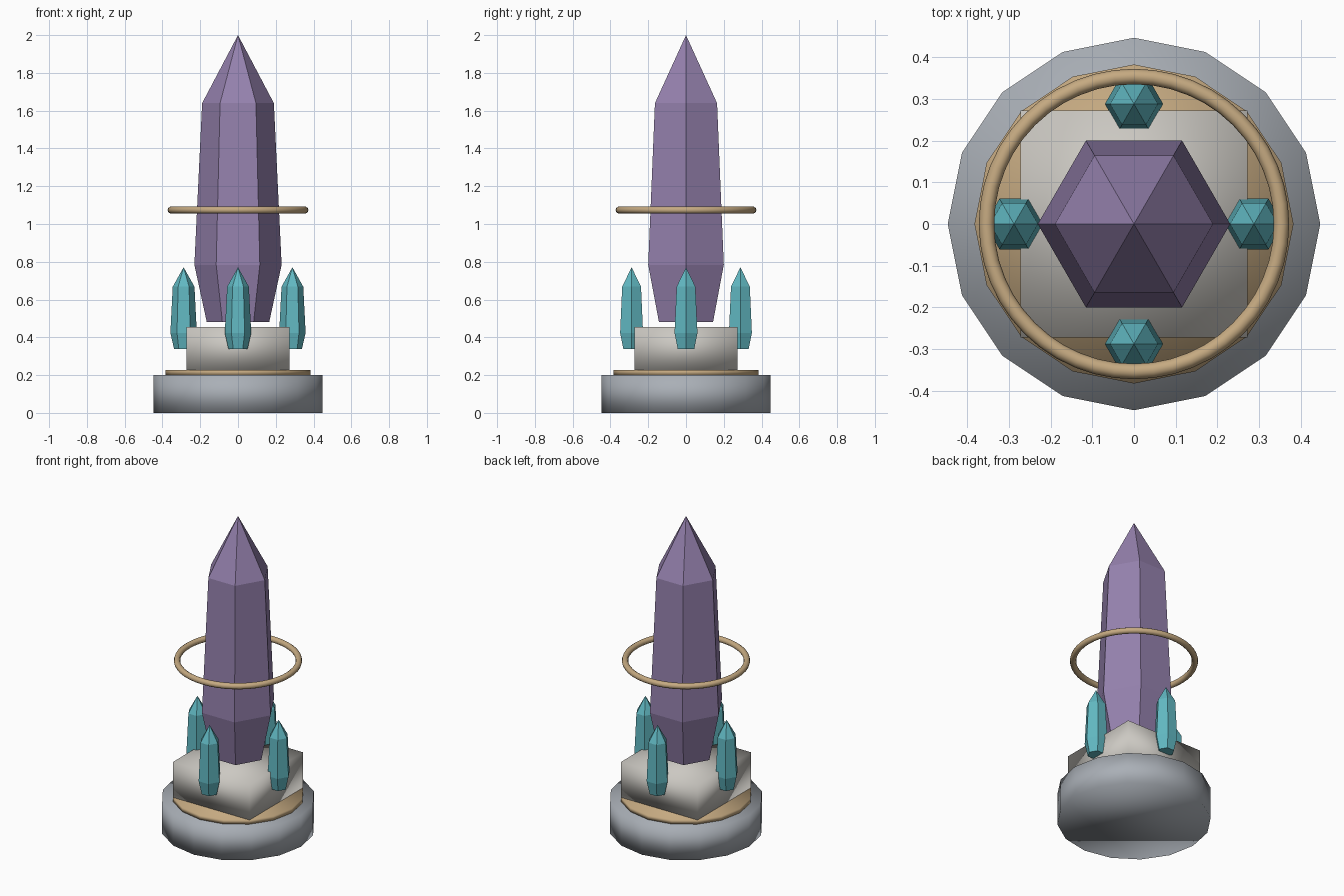
import bpy, bmesh
from math import cos, sin, pi

if "Cube" in bpy.data.objects:
    bpy.data.objects.remove(bpy.data.objects["Cube"])


def material(name, rgb):
    m = bpy.data.materials.new(name)
    m.diffuse_color = (*rgb, 1)
    m.use_nodes = True
    m.node_tree.nodes["Principled BSDF"].inputs["Base Color"].default_value = m.diffuse_color
    return m


purple = material("purple", (0.30, 0.22, 0.42))
teal = material("teal", (0.12, 0.48, 0.54))
gold = material("gold", (0.56, 0.40, 0.22))
stone = material("stone", (0.60, 0.58, 0.54))
slate = material("slate", (0.40, 0.43, 0.47))


def finish(name, mat, smooth):
    ob = bpy.context.object
    ob.name = ob.data.name = name
    ob.data.materials.append(mat)
    if smooth:
        bpy.ops.object.shade_smooth()
    return ob


def disc(name, radius, z0, z1, mat):
    bpy.ops.mesh.primitive_cylinder_add(vertices=16, radius=radius, depth=z1 - z0,
                                        location=(0, 0, (z0 + z1) / 2))
    return finish(name, mat, True)


def crystal(name, x, y, z0, height, radius, mat):
    # six-sided shaft: narrow foot, wide waist, tapered shoulder, pointed tip
    bm = bmesh.new()
    rings = []
    for r, h in ((0.715, 0), (1, 0.2), (0.822, 0.763)):
        rings.append([bm.verts.new((x + radius * r * cos(i * pi / 3),
                                    y + radius * r * sin(i * pi / 3),
                                    z0 + height * h)) for i in range(6)])
    tip = bm.verts.new((x, y, z0 + height))
    bm.faces.new(rings[0][::-1])
    for i in range(6):
        j = (i + 1) % 6
        for a, b in zip(rings, rings[1:]):
            bm.faces.new((a[i], a[j], b[j], b[i]))
        bm.faces.new((rings[-1][i], rings[-1][j], tip))
    me = bpy.data.meshes.new(name)
    bm.to_mesh(me)
    bm.free()
    me.materials.append(mat)
    bpy.context.collection.objects.link(bpy.data.objects.new(name, me))


# Pedestal
disc("base", 0.447, 0, 0.2, slate)
disc("base_trim", 0.383, 0.2, 0.228, gold)
bpy.ops.mesh.primitive_cube_add(size=1, location=(0, 0, 0.341))
block = bpy.context.object
block.scale = (0.544, 0.544, 0.226)
bpy.ops.object.transform_apply(location=False, rotation=False, scale=True)
finish("stone_block", stone, True)

# Crystals
crystal("main_crystal", 0, 0, 0.48, 1.52, 0.231, purple)
for i in range(4):
    crystal(f"small_crystal_{i + 1}", 0.288 * cos(i * pi / 2), 0.288 * sin(i * pi / 2),
            0.337, 0.434, 0.07, teal)

# Floating ring
bpy.ops.mesh.primitive_torus_add(location=(0, 0, 1.074), major_radius=0.354, minor_radius=0.0185,
                                 major_segments=48, minor_segments=10)
finish("floating_ring", gold, True)
